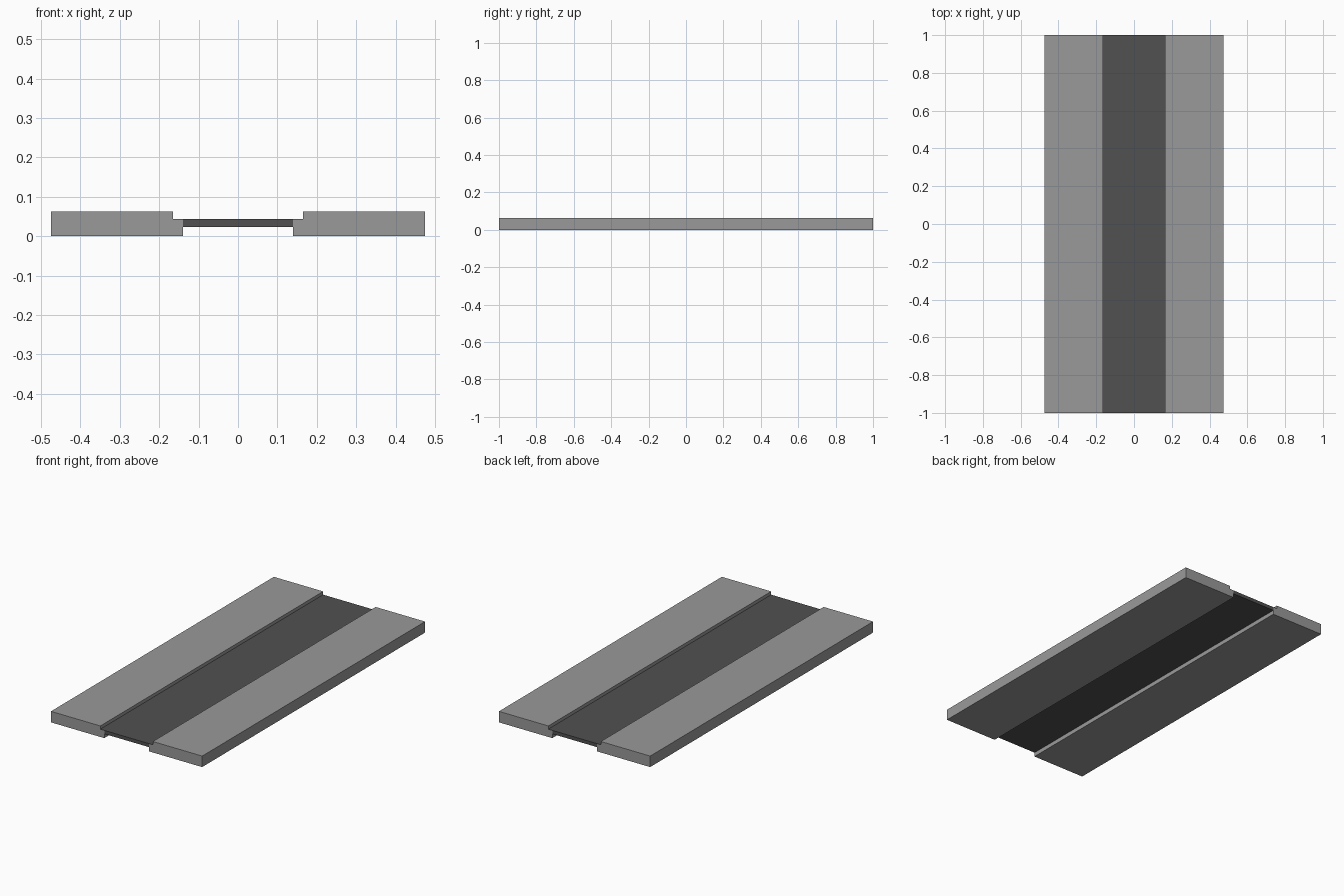
import bpy

if "Cube" in bpy.data.objects:
    bpy.data.objects.remove(bpy.data.objects["Cube"])

def material(name, value):
    m = bpy.data.materials.new(name)
    m.diffuse_color = (value, value, value, 1)
    m.use_nodes = True
    m.node_tree.nodes["Principled BSDF"].inputs["Base Color"].default_value = m.diffuse_color
    return m

def extrude_profile(name, profile, mat, length=2.0):
    """Extrude a closed XZ profile (counter-clockwise from the front) along Y."""
    n, h = len(profile), length / 2
    verts = [(x, y, z) for y in (-h, h) for x, z in profile]
    faces = [tuple(range(n)), tuple(reversed(range(n, 2 * n)))]
    faces += [(i, i + n, (i + 1) % n + n, (i + 1) % n) for i in range(n)]
    mesh = bpy.data.meshes.new(name)
    mesh.from_pydata(verts, [], faces)
    mesh.materials.append(mat)
    obj = bpy.data.objects.new(name, mesh)
    bpy.context.collection.objects.link(obj)
    return obj

light = material("light grey", 0.32)
dark = material("dark grey", 0.083)

OUTER, LIP, INNER = 0.475, 0.165, 0.14
TOP, STEP, UNDER, SKIN = 0.0625, 0.044, 0.024, 0.001

# side slabs, each with a rebate on its inner top edge
slab = [(INNER, 0), (OUTER, 0), (OUTER, TOP), (LIP, TOP),
        (LIP, STEP - SKIN), (INNER, STEP - SKIN)]
extrude_profile("right_slab", slab, light)
extrude_profile("left_slab", [(-x, z) for x, z in reversed(slab)], light)

# recessed centre panel whose thin top flanges rest in the rebates
half = [(INNER, UNDER), (INNER, STEP - SKIN), (LIP, STEP - SKIN), (LIP, STEP)]
extrude_profile("centre_panel", half + [(-x, z) for x, z in reversed(half)], dark)
